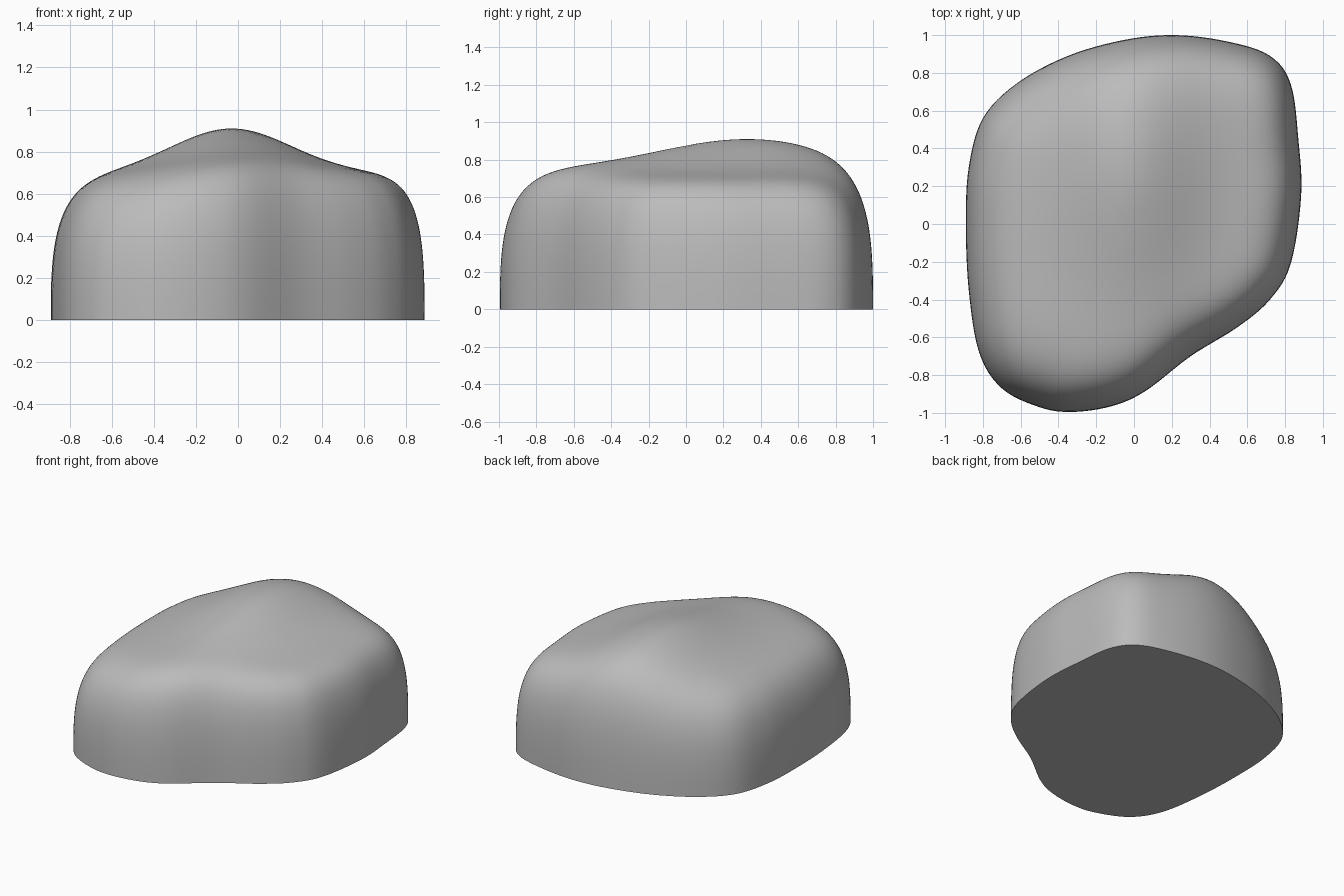
import bpy
import bmesh
from math import exp
from mathutils import Vector

default_cube = bpy.data.objects.get("Cube")
if default_cube:
    bpy.data.objects.remove(default_cube, do_unlink=True)

# Plain stone colour
stone = bpy.data.materials.new("stone grey")
stone.use_nodes = True
colour = (0.5, 0.5, 0.5, 1)
stone.diffuse_color = colour
stone.node_tree.nodes["Principled BSDF"].inputs["Base Color"].default_value = colour

# Footprint of the boulder, anticlockwise from its left side
FOOTPRINT = [Vector(p) for p in (
    (.885, .15), (.87, .45), (.83, .74), (.72, .89), (.5, .965), (.22, 1),
    (-.05, .975), (-.35, .89), (-.62, .745), (-.8, .56), (-.875, .3),
    (-.89, 0), (-.875, -.35), (-.82, -.68), (-.7, -.87), (-.5, -.97),
    (-.33, -.995), (-.12, -.965), (.06, -.885), (.3, -.7), (.55, -.545),
    (.72, -.4), (.83, -.21))]
STEPS = 6
RINGS = 44


def smooth_loop(points, steps):
    """Closed spline passing through all the points."""
    loop = []
    count = len(points)
    for i in range(count):
        a, b, c, d = (points[(i + k) % count] for k in (-1, 0, 1, 2))
        for j in range(steps):
            t = j / steps
            loop.append(b + (c - a) * t / 2
                        + (a * 2 - b * 5 + c * 4 - d) * t * t / 2
                        + (b * 3 - a - c * 3 + d) * t ** 3 / 2)
    return loop


def bell(value, centre, width):
    return exp(-((value - centre) / width) ** 2)


def crown_height(x, y):
    """Broad shelf with a ridge running front to back, highest at the back."""
    ridge = .045 + .165 * bell(y, .33, .68)
    return .7 + ridge * bell(x, -.03, .4)


def surface_point(edge, w):
    """Point on the shell: w is 1 at the centre and 0 at the ground edge."""
    s = 1 - w ** 3
    x, y = edge * s
    rounding = (1 - s ** (8 + 1.5 * edge.x)) ** (1 / 3)
    return x, y, crown_height(x, y) * rounding


# Boulder shell made of rings that shrink from the ground edge to the crown
outline = smooth_loop(FOOTPRINT, STEPS)
bm = bmesh.new()
rings = [[bm.verts.new(surface_point(e, r / RINGS)) for e in outline]
         for r in range(RINGS)]
crown = bm.verts.new((0, 0, crown_height(0, 0)))
n = len(outline)
for i in range(n):
    j = (i + 1) % n
    for low, high in zip(rings, rings[1:]):
        bm.faces.new((low[i], low[j], high[j], high[i]))
    bm.faces.new((rings[-1][i], rings[-1][j], crown))

# Flat underside
bm.faces.new(list(reversed(rings[0])))

mesh = bpy.data.meshes.new("boulder")
bm.to_mesh(mesh)
bm.free()
mesh.materials.append(stone)
boulder = bpy.data.objects.new("boulder", mesh)
bpy.context.collection.objects.link(boulder)

bpy.ops.object.select_all(action="DESELECT")
boulder.select_set(True)
bpy.context.view_layer.objects.active = boulder
bpy.ops.object.shade_smooth_by_angle(angle=.7)
